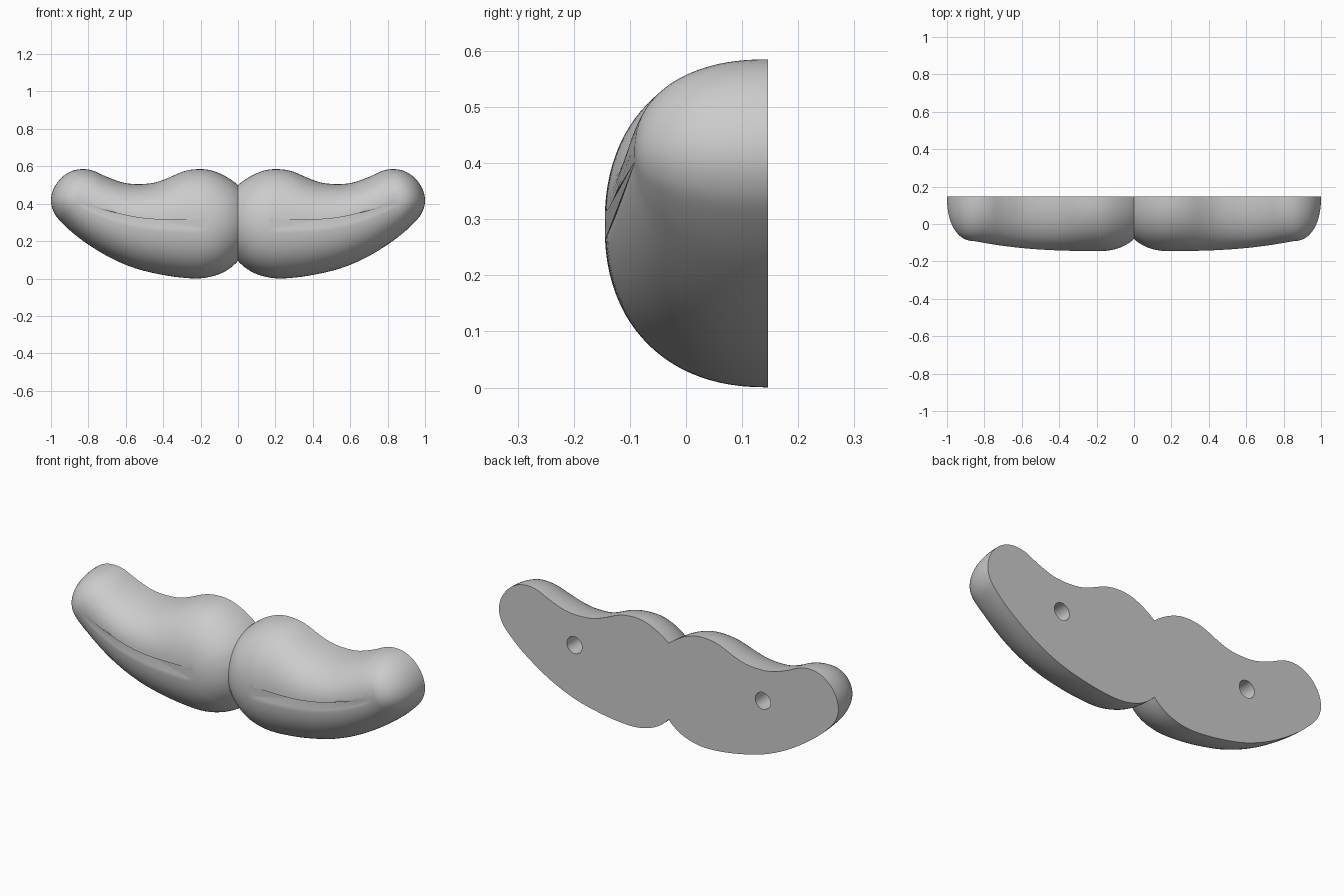
import bpy, bmesh, math
from mathutils import Vector

cube = bpy.data.objects.get("Cube")
if cube:
    bpy.data.objects.remove(cube, do_unlink=True)

grey = bpy.data.materials.new("plain_grey")
grey.use_nodes = True
grey.diffuse_color = (0.6, 0.6, 0.6, 1)
grey.node_tree.nodes["Principled BSDF"].inputs["Base Color"].default_value = (0.6, 0.6, 0.6, 1)

BACK = 0.146
RINGS = 24
POWER = 2 / 2.25

# Outline of one lobe in x, z; it runs past the middle and is trimmed there
OUTLINE = [Vector(p) for p in (
    (-.05, .44), (0, .5), (.07, .548), (.14, .577), (.21, .585), (.29, .573),
    (.38, .535), (.45, .512), (.53, .505), (.61, .512), (.7, .543), (.77, .575),
    (.83, .585), (.89, .574), (.945, .538), (.985, .482), (1, .42), (.988, .362),
    (.95, .307), (.85, .217), (.7, .12), (.55, .055), (.4, .019), (.28, .003),
    (.19, .002), (.11, .02), (.05, .05), (0, .094), (-.05, .16), (-.082, .25), (-.082, .35))]


def smooth_loop(points, steps=4):
    """Closed spline through the points."""
    result, n = [], len(points)
    for i in range(n):
        a, b, c, d = (points[(i + k) % n] for k in (-1, 0, 1, 2))
        for j in range(steps):
            t = j / steps
            result.append(0.5 * (2 * b + (c - a) * t + (2 * a - 5 * b + 4 * c - d) * t * t
                                 + (3 * b - a - 3 * c + d) * t ** 3))
    return result


def spine(x):
    """Centre line point and swelling depth for an outline x."""
    s = min(max((x - 0.19) / 0.66, 0), 1)
    return Vector((0.19 + 0.66 * s, 0.29 + 0.13 * s ** 3)), 0.291 - 0.053 * s ** 2.5


# Lobe: rings shrink from the outline towards the spine as they swell forward
bm = bmesh.new()
outline = smooth_loop(OUTLINE)
rings = []
for k in range(RINGS):
    angle = math.pi / 2 * k / RINGS
    shrink, swell = math.cos(angle) ** POWER, math.sin(angle) ** POWER
    ring = []
    for p in outline:
        centre, depth = spine(p.x)
        q = centre + (p - centre) * shrink
        ring.append(bm.verts.new((q.x, BACK - depth * swell, q.y)))
    rings.append(ring)
count = len(outline)
for a, b in zip(rings, rings[1:]):
    for i in range(count):
        j = (i + 1) % count
        bm.faces.new((a[i], a[j], b[j], b[i]))
ridge = bm.faces.new(rings[-1])
bm.faces.new(rings[0][::-1])
bmesh.ops.triangulate(bm, faces=[ridge])
bmesh.ops.recalc_face_normals(bm, faces=bm.faces)

# Trim at the middle and close the cut so the hole can be bored
cut = bmesh.ops.bisect_plane(bm, geom=bm.verts[:] + bm.edges[:] + bm.faces[:],
                             plane_co=(0, 0, 0), plane_no=(-1, 0, 0), clear_outer=True)
edges = [e for e in cut["geom_cut"] if isinstance(e, bmesh.types.BMEdge)]
bmesh.ops.holes_fill(bm, edges=edges, sides=0)
bmesh.ops.recalc_face_normals(bm, faces=bm.faces)
mesh = bpy.data.meshes.new("moustache")
bm.to_mesh(mesh)
bm.free()
mesh.materials.append(grey)
moustache = bpy.data.objects.new("moustache", mesh)
bpy.context.collection.objects.link(moustache)

# Mounting hole in the flat back
bpy.ops.mesh.primitive_cylinder_add(vertices=32, radius=0.045, depth=0.3,
                                    location=(0.555, BACK, 0.342), rotation=(math.pi / 2, 0, 0))
cutter = bpy.context.object
cutter.name = "hole_cutter"
cutter.data.materials.append(grey)
cutter.hide_render = True

bpy.ops.object.select_all(action="DESELECT")
moustache.select_set(True)
bpy.context.view_layer.objects.active = moustache
bore = moustache.modifiers.new("bore", "BOOLEAN")
bore.operation = "DIFFERENCE"
bore.solver = "EXACT"
bore.object = cutter
bpy.ops.object.modifier_apply(modifier=bore.name)
bpy.data.objects.remove(cutter, do_unlink=True)

# Open the middle wall again, then mirror into the second lobe
bm = bmesh.new()
bm.from_mesh(mesh)
wall = [f for f in bm.faces if all(abs(v.co.x) < 1e-4 for v in f.verts)]
bmesh.ops.delete(bm, geom=wall, context="FACES")
bm.to_mesh(mesh)
bm.free()
mirror = moustache.modifiers.new("mirror", "MIRROR")
bpy.ops.object.modifier_apply(modifier=mirror.name)
bpy.ops.object.shade_smooth_by_angle(angle=math.radians(35))
